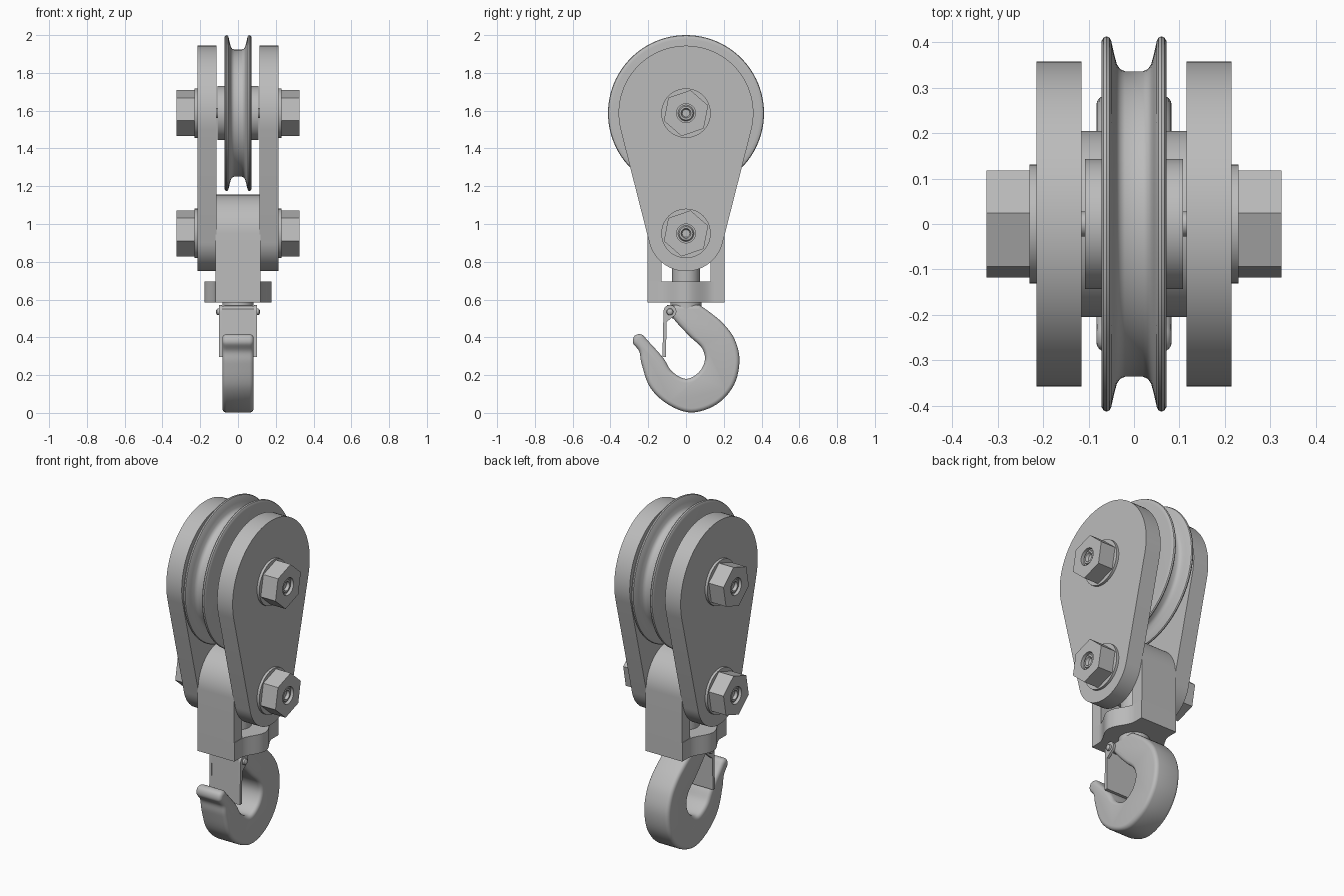
import bpy, bmesh
from math import sin, cos, asin, pi, radians
from mathutils import Vector, Matrix

cube = bpy.data.objects.get("Cube")
if cube:
    bpy.data.objects.remove(cube, do_unlink=True)

# One plain steel colour
steel = bpy.data.materials.new("grey_steel")
steel.use_nodes = True
GREY = (0.5, 0.5, 0.5, 1)
steel.diffuse_color = GREY
steel.node_tree.nodes["Principled BSDF"].inputs["Base Color"].default_value = GREY

AXLE_Z, BOLT_Z = 1.587, 0.95
PLATE_IN, PLATE_OUT = 0.115, 0.215


def finish(name, bm, angle=35):
    bmesh.ops.recalc_face_normals(bm, faces=bm.faces)
    mesh = bpy.data.meshes.new(name)
    bm.to_mesh(mesh)
    bm.free()
    mesh.materials.append(steel)
    ob = bpy.data.objects.new(name, mesh)
    bpy.context.collection.objects.link(ob)
    bpy.ops.object.select_all(action='DESELECT')
    ob.select_set(True)
    bpy.context.view_layer.objects.active = ob
    bpy.ops.object.shade_smooth_by_angle(angle=radians(angle))
    return ob


def arc(u, v, r, start, end, n):
    return [(u + r * cos(start + (end - start) * i / n),
             v + r * sin(start + (end - start) * i / n)) for i in range(n + 1)]


def circle(u, v, r, n=40):
    return arc(u, v, r, 0, 2 * pi, n)[:-1]


def prism(name, loops, axis, a, b, bevel=0):
    """Extrude an outline (plus optional holes) from a to b along an axis."""
    bm = bmesh.new()
    edges = []
    for loop in loops:
        vs = [bm.verts.new((a, u, v) if axis == 'x' else (u, v, a)) for u, v in loop]
        if len(loops) == 1:
            bm.faces.new(vs)
        else:
            edges += [bm.edges.new((vs[i - 1], vs[i])) for i in range(len(vs))]
    if edges:
        bmesh.ops.triangle_fill(bm, use_beauty=True, use_dissolve=False, edges=edges)
    ext = bmesh.ops.extrude_face_region(bm, geom=bm.faces[:], use_keep_orig=True)
    step = Vector((b - a, 0, 0)) if axis == 'x' else Vector((0, 0, b - a))
    bmesh.ops.translate(bm, vec=step,
                        verts=[g for g in ext['geom'] if isinstance(g, bmesh.types.BMVert)])
    if bevel:
        bmesh.ops.recalc_face_normals(bm, faces=bm.faces)
        rim = [e for e in bm.edges if abs(e.verts[0].co.x - e.verts[1].co.x) < 1e-5
               and e.calc_face_angle(0) > 1]
        bmesh.ops.bevel(bm, geom=rim, offset=bevel, segments=4, profile=0.5, affect='EDGES')
    return finish(name, bm)


def lathe_x(name, half, z, y=0, n=64):
    """Spin a half profile of (x, radius), mirrored in x, about the x axis."""
    prof = half + [(-x, r) for x, r in reversed(half)]
    bm = bmesh.new()
    vs = [bm.verts.new((x, 0, r)) for x, r in prof]
    edges = [bm.edges.new(p) for p in zip(vs, vs[1:])]
    bmesh.ops.spin(bm, geom=vs + edges, axis=(1, 0, 0), cent=(0, 0, 0),
                   angle=2 * pi, steps=n, use_duplicate=False)
    bmesh.ops.remove_doubles(bm, verts=bm.verts, dist=1e-5)
    bmesh.ops.translate(bm, vec=(0, y, z), verts=bm.verts)
    return finish(name, bm)


def smooth_path(pts, n=6):
    """Catmull-Rom curve through the points."""
    p = [Vector(q) for q in [pts[0]] + pts + [pts[-1]]]
    out = []
    for p0, p1, p2, p3 in zip(p, p[1:], p[2:], p[3:]):
        for i in range(n):
            t = i / n
            out.append(tuple(0.5 * (2 * p1 + (p2 - p0) * t
                                    + (2 * p0 - 5 * p1 + 4 * p2 - p3) * t * t
                                    + (3 * p1 - p0 - 3 * p2 + p3) * t ** 3)))
    return out + [pts[-1]]


# Grooved sheave with hub
lathe_x("sheave", [(0.108, 0), (0.108, 0.143), (0.072, 0.143), (0.072, 0.39), (0.071, 0.403),
                   (0.067, 0.41), (0.06, 0.413), (0.054, 0.41), (0.05, 0.402), (0.044, 0.375),
                   (0.038, 0.352), (0.031, 0.341), (0.02, 0.336)], AXLE_Z, n=96)

# Teardrop cheek plates
top_r, low_r = 0.357, 0.2
tilt = asin((top_r - low_r) / (AXLE_Z - BOLT_Z))
plate = (arc(0, AXLE_Z, top_r, -tilt, pi + tilt, 56)
         + arc(0, BOLT_Z, low_r, pi + tilt, 2 * pi - tilt, 36))
for side, s in (("left", 1), ("right", -1)):
    prism(side + "_cheek_plate", [plate], 'x', s * PLATE_IN, s * PLATE_OUT)

# Bolts, washers and hex nuts
for part, z in (("upper", AXLE_Z), ("lower", BOLT_Z)):
    lathe_x(part + "_bolt", [(0.3, 0), (0.3, 0.02), (0.306, 0.024), (0.316, 0.026), (0.316, 0.036),
                             (0.306, 0.042), (0.306, 0.05), (0.2, 0.05), (0.2, 0.027)], z, n=40)
    for side, s in (("left", 1), ("right", -1)):
        prism(f"{part}_{side}_washer", [circle(0, z, 0.131, 48)], 'x', s * PLATE_OUT, s * 0.23)
        hexagon = arc(0, z, 0.124, radians(19), radians(319), 5)
        prism(f"{part}_{side}_nut", [hexagon, circle(0, z, 0.05)], 'x', s * 0.23, s * 0.325)

# Swivel saddle: arched block with a window
saddle = [(0.205, 0.585)] + arc(0, BOLT_Z, 0.205, 0, pi, 40) + [
    (-0.205, 0.585), (-0.13, 0.585), (-0.13, 0.85), (0.13, 0.85), (0.13, 0.585)]
prism("swivel_saddle", [saddle], 'x', -0.118, 0.118)

# Crossbar with a bulging boss on both sides
bulge = [(0.12 + 0.029 * (1 + cos(pi * y / 0.15)), y)
         for y in [-0.15 + 0.3 * i / 24 for i in range(25)]]
flank = [(0.12, -0.205)] + bulge + [(0.12, 0.205)]
prism("saddle_crossbar", [flank + [(-x, -y) for x, y in flank]], 'z', 0.585, 0.695)

# Hook shank and collar
prism("hook_shank", [circle(0, 0, 0.073)], 'z', 0.5, 0.86)
prism("hook_collar", [circle(0, 0, 0.083)], 'z', 0.55, 0.59)

# Hook body, thick with rounded rims
hook = smooth_path([
    (0.07, 0.572), (0.13, 0.53), (0.2, 0.47), (0.257, 0.39), (0.283, 0.28), (0.255, 0.15),
    (0.165, 0.047), (0.03, 0.002), (-0.095, 0.045), (-0.19, 0.135), (-0.235, 0.26),
    (-0.247, 0.325), (-0.28, 0.37), (-0.272, 0.408), (-0.235, 0.415), (-0.2, 0.38),
    (-0.12, 0.29), (-0.075, 0.22), (0, 0.18), (0.068, 0.215), (0.1, 0.28), (0.083, 0.345),
    (0.02, 0.405), (-0.055, 0.485), (-0.1, 0.545)])
prism("hook", [hook + [(-0.1, 0.572)]], 'x', -0.083, 0.083, bevel=0.022)

# Safety latch: plate, side ears and pivot pin
prism("latch_plate", [[(-0.125, 0.295), (-0.107, 0.295), (-0.1, 0.565), (-0.115, 0.55)]],
      'x', -0.1, 0.1)
ear = arc(-0.085, 0.537, 0.034, -0.6, pi, 16) + [(-0.125, 0.295), (-0.105, 0.295), (-0.105, 0.48)]
for side, s in (("left", 1), ("right", -1)):
    prism(side + "_latch_ear", [ear], 'x', s * 0.086, s * 0.1)
lathe_x("latch_pin", [(0.117, 0), (0.115, 0.01), (0.11, 0.016), (0.1, 0.018)], 0.535, -0.085, n=24)
